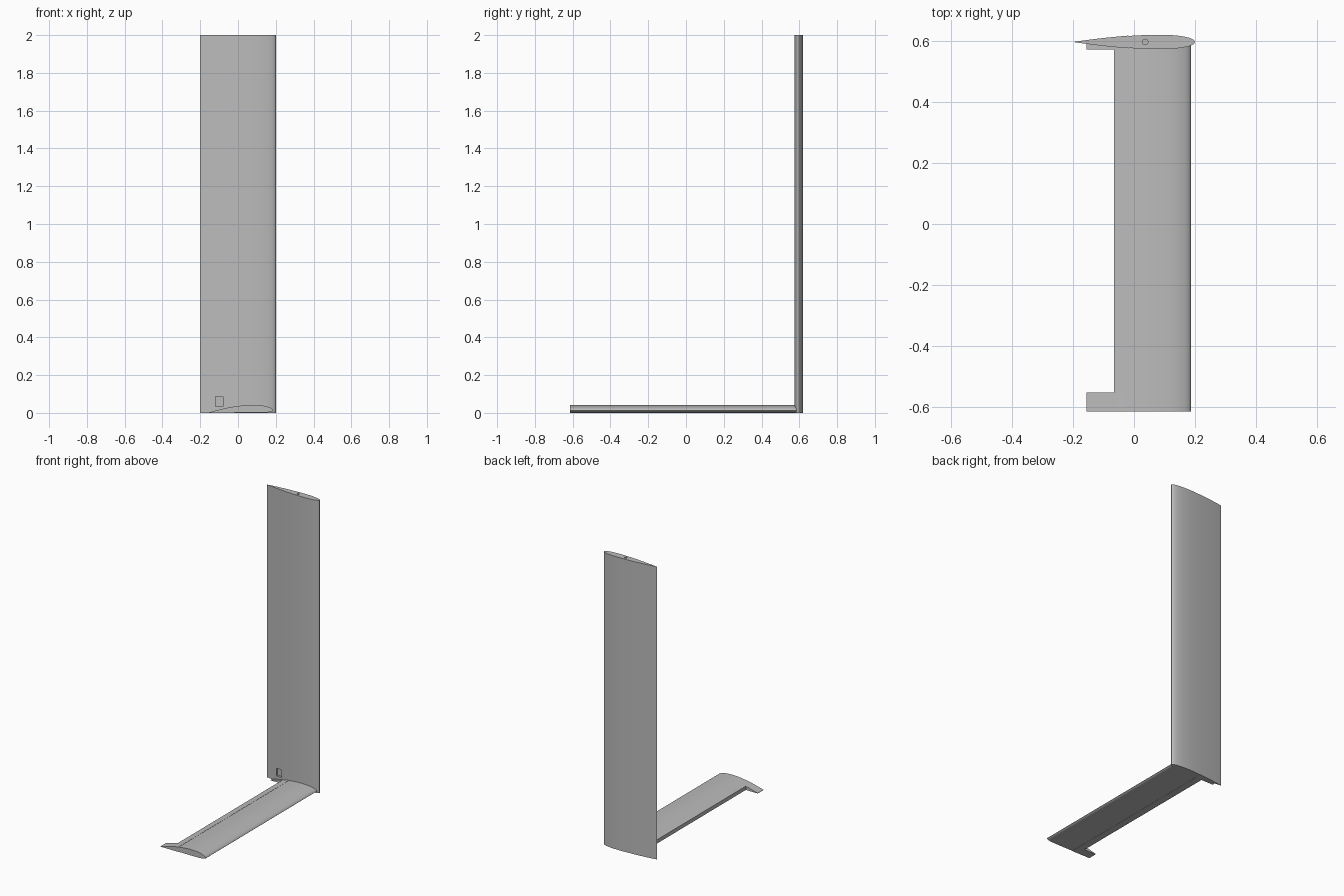
import bpy, bmesh, math

if "Cube" in bpy.data.objects:
    bpy.data.objects.remove(bpy.data.objects["Cube"])

grey = bpy.data.materials.new("light grey")
grey.diffuse_color = (0.5, 0.5, 0.5, 1)
grey.use_nodes = True
grey.node_tree.nodes["Principled BSDF"].inputs["Base Color"].default_value = grey.diffuse_color
STEP_X, STEP = -0.018, 0.0012   # rear skin sits slightly proud of the front


def finish(name, bm):
    bmesh.ops.recalc_face_normals(bm, faces=bm.faces)
    me = bpy.data.meshes.new(name)
    bm.to_mesh(me)
    bm.free()
    me.materials.append(grey)
    ob = bpy.data.objects.new(name, me)
    bpy.context.collection.objects.link(ob)
    return ob


def smooth(ob):
    bpy.ops.object.select_all(action='DESELECT')
    ob.select_set(True)
    bpy.context.view_layer.objects.active = ob
    bpy.ops.object.shade_smooth_by_angle(angle=math.radians(30))


def extrude(bm, points, a, b, place):
    """Sweep a closed section between a and b; place maps (u, v, t) to a position."""
    lo = [bm.verts.new(place(u, v, a)) for u, v in points]
    hi = [bm.verts.new(place(u, v, b)) for u, v in points]
    bm.faces.new(lo)
    bm.faces.new(hi)
    for i in range(len(points)):
        j = (i + 1) % len(points)
        bm.faces.new((lo[i], lo[j], hi[j], hi[i]))


def boolean(ob, cutter):
    cutter.hide_render = True
    cutter.display_type = 'WIRE'
    cutter.hide_viewport = False
    m = ob.modifiers.new("cut", 'BOOLEAN')
    m.object, m.operation, m.solver = cutter, 'DIFFERENCE', 'EXACT'


# Upright fin: symmetric section, blunt nose towards +x
def half(s):
    return 5 * 0.118 * 0.4 * (0.2969 * math.sqrt(s) - 0.126 * s - 0.3516 * s**2
                              + 0.2843 * s**3 - 0.1036 * s**4)


N = 28
side = []
stepped = False
for i in range(1, N):
    s = (1 - math.cos(math.pi * i / N)) / 2
    x = 0.2 - 0.4 * s
    if x < STEP_X and not stepped:
        stepped = True
        h = half((0.2 - STEP_X) / 0.4)
        side += [(STEP_X, h), (STEP_X, h + STEP)]
    side.append((x, half(s) + (STEP * (x + 0.2) / (STEP_X + 0.2) if stepped else 0)))
fin_section = [(0.2, 0)] + side + [(-0.2, 0)] + [(x, -h) for x, h in reversed(side)]
bm = bmesh.new()
extrude(bm, fin_section, 0, 2, lambda u, v, t: (u, 0.597 + v, t))
fin = finish("upright_fin", bm)

# Spar hole down the fin
bm = bmesh.new()
ring = [(0.037 + 0.009 * math.cos(a * math.pi / 8), 0.009 * math.sin(a * math.pi / 8))
        for a in range(16)]
extrude(bm, ring, 0.06, 2.1, lambda u, v, t: (u, 0.597 + v, t))
boolean(fin, finish("spar_hole_cutter", bm))

# Small pocket on the front of the fin
bm = bmesh.new()
extrude(bm, [(-0.12, 0.035), (-0.08, 0.035), (-0.08, 0.087), (-0.12, 0.087)],
        0.5, 0.597, lambda u, v, t: (u, t, v))
boolean(fin, finish("pocket_cutter", bm))
smooth(fin)

# Flat-bottomed wing: control points as chord fraction and height fraction
LEAD, CHORD = 0.187, 0.342
top = [(0, .035), (.0125, .0545), (.025, .065), (.05, .079), (.1, .096), (.15, .107),
       (.2, .1136), (.3, .119), (.4, .117), (.5, .108), (.6, .094), (.7, .0755),
       (.8, .0535), (.9, .029), (1, .003)]
bottom = [(1, 0), (.3, 0), (.2, .0003), (.1, .0042), (.05, .0093), (.025, .0147),
          (.0125, .0193)]


def wing_section(cut=None):
    """Section in (x, z), optionally ending at a straight rear edge."""
    up = [(LEAD - CHORD * s, CHORD * 1.03 * h) for s, h in top]
    low = [(LEAD - CHORD * s, CHORD * 1.03 * h) for s, h in bottom]

    def height(x):
        for (x0, z0), (x1, z1) in zip(up, up[1:]):
            if x1 <= x <= x0:
                return z0 + (z1 - z0) * (x0 - x) / (x0 - x1)

    z = height(STEP_X)
    up = ([p for p in up if p[0] > STEP_X] + [(STEP_X, z), (STEP_X, z + STEP)]
          + [(x, h + STEP) for x, h in up if x < STEP_X])
    low = ([(x, h) for x, h in low if x < STEP_X]
           + [(STEP_X, 0), (STEP_X, STEP)]
           + [(x, h + STEP) for x, h in low if x > STEP_X])
    if cut is not None:
        up = [p for p in up if p[0] > cut] + [(cut, height(cut) + STEP)]
        low = [(cut, 0)] + [p for p in low if p[0] > cut]
    return up + low


# Wing panel with its rear edge cut away between two full-chord ends
for name, cut, a, b in (("wing_outer_rib", None, -0.615, -0.553),
                        ("wing_panel", -0.065, -0.553, 0.572),
                        ("wing_inner_rib", None, 0.572, 0.597)):
    bm = bmesh.new()
    extrude(bm, wing_section(cut), a, b, lambda u, v, t: (u, t, v))
    smooth(finish(name, bm))
